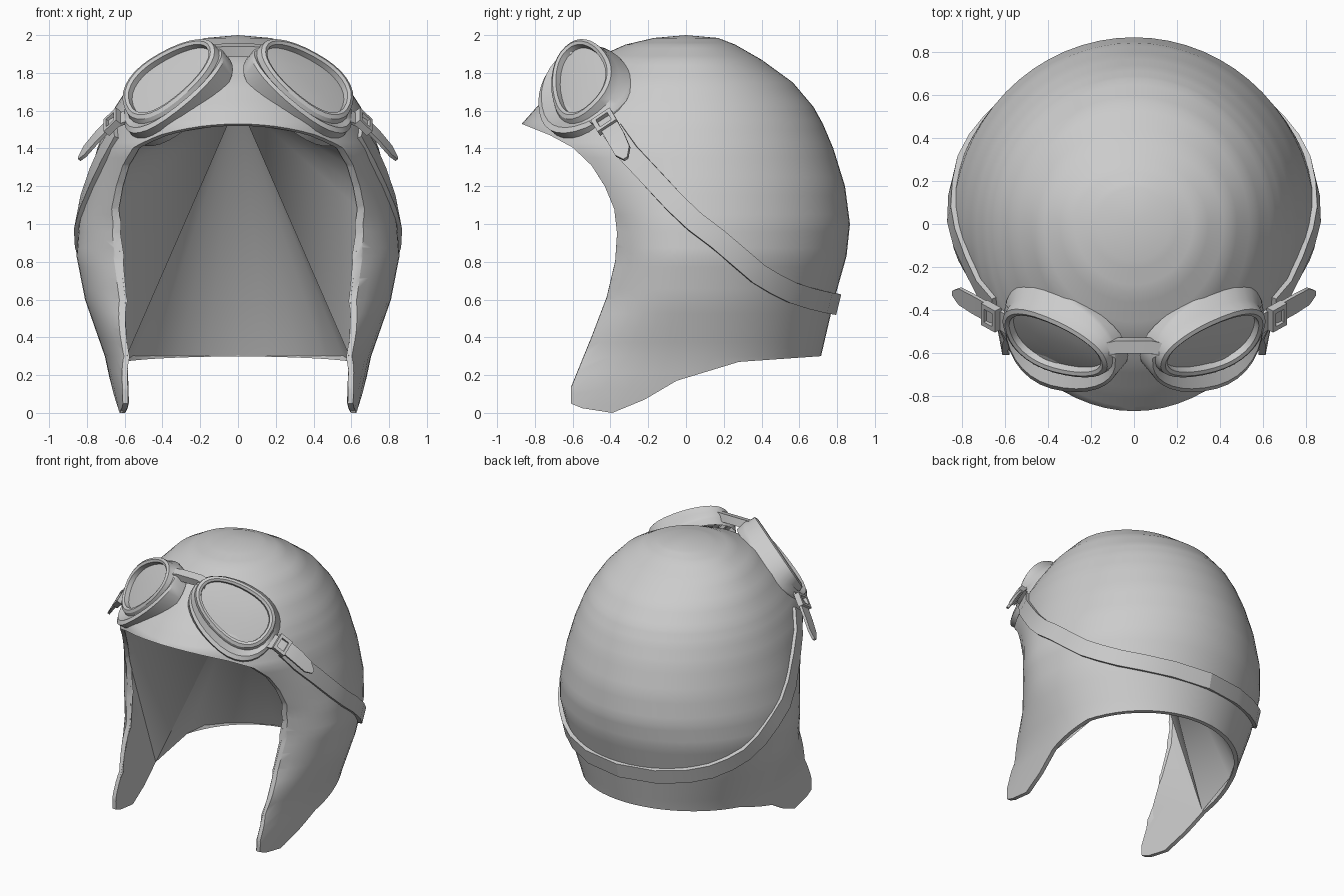
import bpy, bmesh
from math import sin, cos, pi, sqrt, radians, copysign
from mathutils import Vector as V

if "Cube" in bpy.data.objects:
    bpy.data.objects.remove(bpy.data.objects["Cube"])

# Horizontal sections of the cap: height, half width, front depth, back depth
ROWS = [(1.985, .17, .17, .17), (1.95, .31, .32, .26), (1.87, .45, .50, .40), (1.75, .565, .66, .565),
        (1.62, .65, .79, .675), (1.53, .695, .87, .725), (1.4, .745, .90, .78), (1.2, .80, .73, .842),
        (1.0, .842, .60, .868), (.83, .855, .575, .85), (.6, .81, .67, .785), (.3, .705, 1.05, .715),
        (-.05, .63, 2.0, .65)]
# Side outline of the opening (y, z): back hem to ear flap tip, then up to the brim
HEM = [(.71, .30), (.28, .27), (-.05, .17), (-.22, .07), (-.39, .0), (-.55, .025)]
FACE = [(-.61, .05), (-.61, .13), (-.5, .4), (-.42, .61), (-.375, .8), (-.365, .95), (-.38, 1.08),
        (-.43, 1.2), (-.5, 1.31), (-.6, 1.405), (-.72, 1.47)]


def section(z):
    for (z1, *p), (z0, *q) in zip(ROWS, ROWS[1:]):
        if z >= z0:
            t = (z - z0) / (z1 - z0)
            return [b + (a - b) * t for a, b in zip(p, q)]
    return ROWS[-1][1:]


def on_shell(a, z):
    w, f, b = section(z)
    return V((w * cos(a), (b if sin(a) > 0 else f) * sin(a), z))


def shell_x(y, z):
    w, f, b = section(z)
    return w * sqrt(max(0, 1 - (y / (b if y > 0 else f)) ** 2))


def make(name, verts, faces, mirror=False, angle=35):
    me = bpy.data.meshes.new(name)
    me.from_pydata([tuple(v) for v in verts], [], faces)
    bm = bmesh.new()
    bm.from_mesh(me)
    bmesh.ops.recalc_face_normals(bm, faces=bm.faces)
    bm.to_mesh(me)
    bm.free()
    ob = bpy.data.objects.new(name, me)
    bpy.context.collection.objects.link(ob)
    activate(ob)
    if mirror:
        ob.modifiers.new("Mirror", 'MIRROR')
        bpy.ops.object.modifier_apply(modifier="Mirror")
    if angle:
        bpy.ops.object.shade_smooth_by_angle(angle=radians(angle))
    return ob


def activate(ob):
    bpy.ops.object.select_all(action='DESELECT')
    ob.select_set(True)
    bpy.context.view_layer.objects.active = ob


def bridge(rings, n, closed=False):
    """Quad faces between consecutive rings of n vertices."""
    last = rings if closed else rings - 1
    return [(r * n + i, r * n + (i + 1) % n, (r + 1) % rings * n + (i + 1) % n, (r + 1) % rings * n + i)
            for r in range(last) for i in range(n)]


def band(name, stations, mirror=True):
    """Rectangular strip through (centre, half width vector, half thickness vector)."""
    verts = [c + w * i + t * j for c, w, t in stations for i, j in ((-1, -1), (1, -1), (1, 1), (-1, 1))]
    k = len(verts)
    faces = bridge(len(stations), 4) + [(0, 1, 2, 3), (k - 4, k - 3, k - 2, k - 1)]
    return make(name, verts, faces, mirror)


# Leather cap: lofted dome, thickened and trimmed with the side outline
N = 64
levels = [a[0] + (b[0] - a[0]) * k / 4 for a, b in zip(ROWS, ROWS[1:]) for k in range(4)] + [ROWS[-1][0]]
verts = [on_shell(2 * pi * i / N, z) for z in levels for i in range(N)] + [V((0, 0, 2))]
faces = bridge(len(levels), N) + [(i, (i + 1) % N, len(verts) - 1) for i in range(N)]
cap = make("leather_cap", verts, faces, angle=0)
outline = HEM + FACE + [(-.87, 1.53), (-2.5, 1.62), (-2.5, -.5), (1.5, -.5), (1.5, .3)]
n = len(outline)
cutter = make("trim_cutter", [(x, y, z) for x in (-1.2, 1.2) for y, z in outline],
              bridge(2, n) + [tuple(range(n)), tuple(range(n, 2 * n))], angle=0)
cutter.hide_render = True
activate(cap)
sol = cap.modifiers.new("Thickness", 'SOLIDIFY')
sol.thickness, sol.offset = .028, -1
cut = cap.modifiers.new("Trim", 'BOOLEAN')
cut.object, cut.operation, cut.solver = cutter, 'DIFFERENCE', 'EXACT'
for m in ("Thickness", "Trim"):
    bpy.ops.object.modifier_apply(modifier=m)
bpy.data.objects.remove(cutter)
bpy.ops.object.shade_smooth_by_angle(angle=radians(40))

# Lining: coarse panels from an inner peak to the hem and face edge
back = [on_shell(radians(a), .3) for a in (90, 76, 62, 48, 35)]
rim = [V((p.x * .962, p.y * .962, .302)) for p in back]
rim[0].x = 0
rim += [V((shell_x(y, z) - .032, y, z + .004)) for y, z in HEM[1:] + FACE] + [V((0, -.845, 1.535))]
peak = len(rim)
corner = len(back) + 1
cheek = len(back) + len(HEM) + 5
fan = list(range(corner)) + list(range(cheek, peak - 1))
faces = [(peak, i, i + 1) for i in fan] + [(peak, corner, cheek)]
faces += [(corner, i, i + 1) for i in range(corner + 1, cheek)]
make("lining", rim + [V((0, .1, 1.65))], faces, True, 40)

# Goggle cups: stacked egg-shaped rings in the tilted lens plane
nrm = V((.546, -.66, .517)).normalized()
ex = V((.80, .24, -.54)).normalized()
ey = nrm.cross(ex)
centre = V((.36, -.56, 1.775))
# long radius, short radius, depth, downward shift, forward tilt of the lower edge
RINGS = [(.14, .08, -.01, 0, 0), (.255, .15, -.02, 0, 0), (.258, .153, .012, 0, 0), (.275, .17, .02, 0, 0),
         (.295, .188, .01, 0, 0), (.302, .194, -.03, .005, .02), (.32, .23, -.035, .018, .07),
         (.33, .245, -.05, .032, .08), (.33, .235, -.13, .042, .02)]
M = 32
verts = []
for a, b, d, s, t in RINGS:
    for i in range(M):
        c, q = cos(2 * pi * i / M), sin(2 * pi * i / M)
        u = copysign(abs(c) ** .9, c)
        v = copysign(abs(q) ** .88, q) * (1.02 + .2 * u)
        verts.append(centre + ex * (a * u + s * .5) + ey * (b * v - s) + nrm * (d - t * v))
make("goggle_cup", verts, bridge(len(RINGS), M) + [tuple(range(M))], True, 30)

# Nose bridge joining the cups
band("goggle_bridge", [(V((x, y, z)), V((0, -.008, h)), V((0, .03, .008)))
                       for x, y, z, h in ((-.15, -.58, 1.89, .05), (-.08, -.565, 1.92, .027),
                                          (.08, -.565, 1.92, .027), (.15, -.58, 1.89, .05))], False)

# Strap: follows the shell from the buckle round the back
PATH = [(-26, 1.49), (-20, 1.37), (-14, 1.25), (-5, 1.11), (3, 1.01), (11, .92), (19, .825), (27, .74),
        (35, .685), (44, .64), (55, .61), (70, .588), (90, .58)]
pts, stations = [on_shell(radians(a), z) for a, z in PATH], []
for i, (a, z) in enumerate(PATH):
    lift = .003 if a < 25 else .01
    a = radians(a)
    out = (on_shell(a + .03, z) - on_shell(a - .03, z)).cross(on_shell(a, z + .05) - on_shell(a, z - .05))
    out.normalize()
    run = V((-1, 0, 0)) if a > 1.5 else pts[min(i + 1, len(pts) - 1)] - pts[max(i - 1, 0)]
    stations.append((pts[i] + out * lift, out.cross(run).normalized() * .056, out * .019))
stations[-1][0].x = 0
band("strap", stations)

# Strap tail and buckle beside each cup
wide = V((0, .83, .55)).normalized()
along = V((.18, .1, -.17)).normalized()
up = wide.cross(along)
if up.z < 0:
    up = -up
band("strap_tail", [(V(p), wide * h, up * .009) for p, h in
                    (((.57, -.475, 1.575), .055), ((.67, -.415, 1.535), .05), ((.75, -.37, 1.455), .05),
                     ((.81, -.335, 1.385), .045), ((.84, -.318, 1.345), .012))])
mid = V((.655, -.425, 1.535)) + up * .012
verts = [mid + along * i * s * .8 + wide * j * s + up * k
         for s, k in ((.06, -.02), (.06, .02), (.036, .02), (.036, -.02))
         for i, j in ((-1, -1), (1, -1), (1, 1), (-1, 1))]
make("buckle", verts, bridge(4, 4, True), True)
